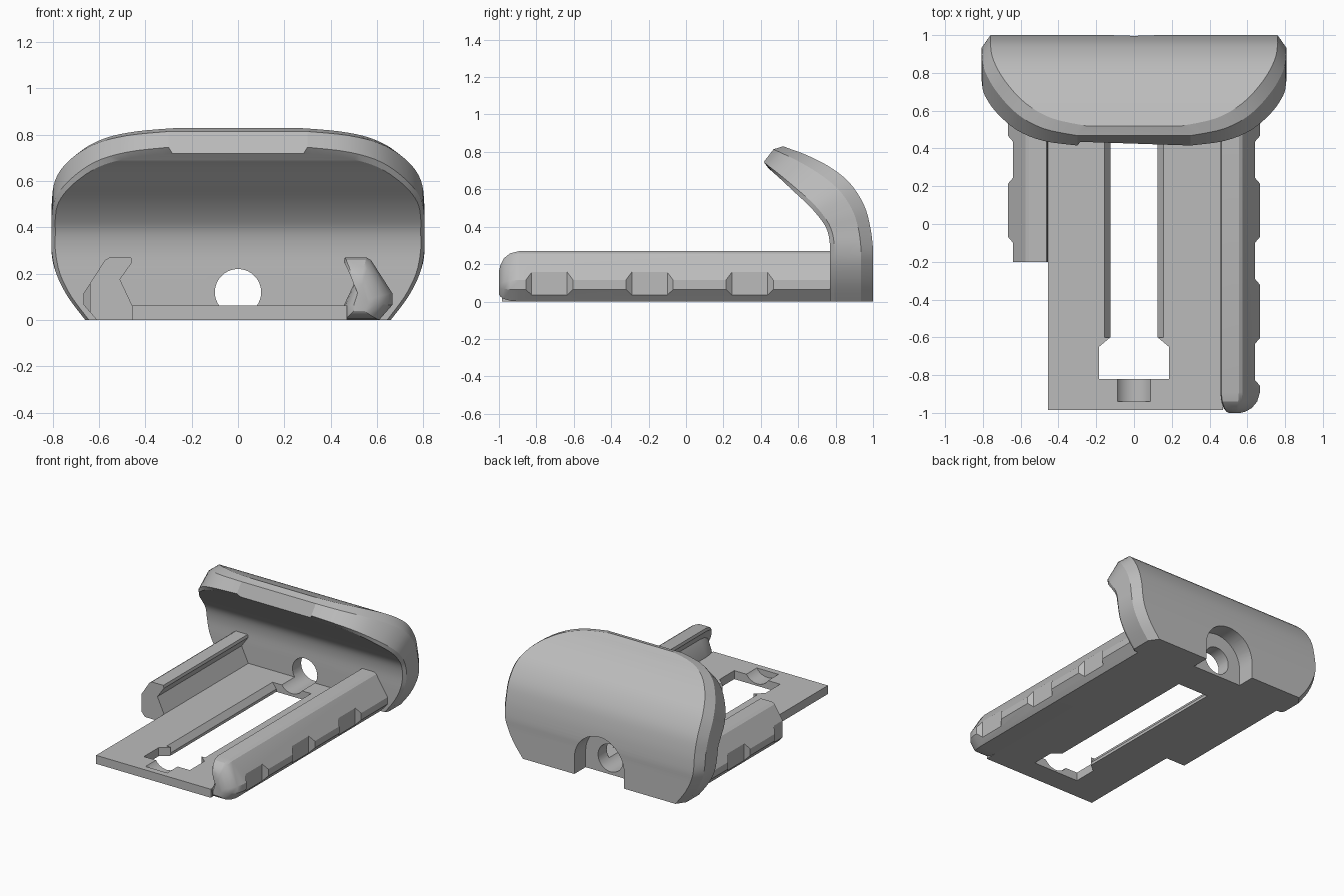
import bpy, bmesh, math

if "Cube" in bpy.data.objects:
    bpy.data.objects.remove(bpy.data.objects["Cube"])

grey = bpy.data.materials.new("plain grey")
grey.use_nodes = True
colour = (0.5, 0.5, 0.5, 1)
grey.diffuse_color = colour
grey.node_tree.nodes["Principled BSDF"].inputs["Base Color"].default_value = colour


def loft(name, rings):
    """Solid skinned through rings of equal length."""
    bm = bmesh.new()
    loops = [[bm.verts.new(p) for p in ring] for ring in rings]
    n = len(loops[0])
    for a, b in zip(loops, loops[1:]):
        for i in range(n):
            j = (i + 1) % n
            bm.faces.new((a[i], a[j], b[j], b[i]))
    bm.faces.new(loops[0])
    bm.faces.new(loops[-1])
    bmesh.ops.recalc_face_normals(bm, faces=bm.faces)
    mesh = bpy.data.meshes.new(name)
    bm.to_mesh(mesh)
    bm.free()
    mesh.materials.append(grey)
    obj = bpy.data.objects.new(name, mesh)
    bpy.context.collection.objects.link(obj)
    return obj


def prism_y(name, profile, lo, hi):
    return loft(name, [[(x, y, z) for x, z in profile] for y in (lo, hi)])


def prism_z(name, profile, lo, hi):
    return loft(name, [[(x, y, z) for x, y in profile] for z in (lo, hi)])


def box(x0, x1, y0, y1):
    return [(x0, y0), (x1, y0), (x1, y1), (x0, y1)]


def cut(obj, cutters):
    bpy.context.view_layer.objects.active = obj
    for c in cutters:
        mod = obj.modifiers.new("cut", 'BOOLEAN')
        mod.operation, mod.solver, mod.object = 'DIFFERENCE', 'EXACT', c
        bpy.ops.object.modifier_apply(modifier=mod.name)
    for c in cutters:
        bpy.data.objects.remove(c)


def smooth(obj, angle):
    bpy.ops.object.select_all(action='DESELECT')
    obj.select_set(True)
    bpy.context.view_layer.objects.active = obj
    bpy.ops.object.shade_smooth_by_angle(angle=math.radians(angle))


def catmull(points, steps):
    """Smooth curve through the points, for any number of channels."""
    p = [points[0]] + points + [points[-1]]
    out = []
    for k in range(len(points) - 1):
        for s in range(steps):
            t = s / steps
            out.append([0.5 * (2 * b + (c - a) * t + (2 * a - 5 * b + 4 * c - d) * t ** 2
                               + (3 * b - a - 3 * c + d) * t ** 3)
                        for a, b, c, d in zip(*p[k:k + 4])])
    return out + [list(points[-1])]


def circle(r, zc):
    steps = 40
    return [(r * math.cos(2 * math.pi * i / steps), zc + r * math.sin(2 * math.pi * i / steps))
            for i in range(steps)]


HOLE_Z = 0.12

# Curved hook plate: inner y, inner z, outer y, outer z, half width, rim lift
stations = [
    (0.77, 0, 1, 0, 0.66, 0),
    (0.77, 0.1, 1, 0.1, 0.735, 0),
    (0.77, 0.2, 1, 0.2, 0.785, 0),
    (0.77, 0.3, 1, 0.28, 0.805, 0),
    (0.755, 0.38, 0.985, 0.4, 0.805, 0),
    (0.72, 0.44, 0.95, 0.52, 0.805, 0),
    (0.66, 0.51, 0.87, 0.64, 0.79, 0),
    (0.58, 0.585, 0.76, 0.725, 0.73, 0.2),
    (0.5, 0.66, 0.64, 0.785, 0.62, 0.6),
    (0.455, 0.7, 0.56, 0.815, 0.48, 0.9),
    (0.435, 0.72, 0.52, 0.83, 0.3, 1),
]
rings = []
for iy, iz, oy, oz, w, lift in catmull(stations, 4):
    half = []
    for f, inset, rim in ((0, 0.016, 0), (0.1, 0, 1), (0.72, 0, 1), (1, 0.045, 0)):
        half.append((w - inset, iy + (oy - iy) * f - 0.028 * lift * rim,
                     iz + (oz - iz) * f + 0.015 * lift * rim))
    rings.append(half + [(-x, y, z) for x, y, z in reversed(half)])
plate = loft("hook_plate", rings)
arch = [(0.2 * math.cos(math.pi * i / 24), HOLE_Z + 0.2 * math.sin(math.pi * i / 24))
        for i in range(25)]
cut(plate, [
    prism_y("hole_cutter", circle(0.1, HOLE_Z), 0.5, 1.2),
    prism_y("recess_cutter", arch + [(-0.2, -0.1), (0.2, -0.1)], 0.87, 1.2),
])
smooth(plate, 20)

# Flat base with the long slot, end pocket and screw groove
base = prism_z("base", box(-0.455, 0.47, -0.985, 0.8), 0, 0.062)
pocket = [(-0.185, -0.82), (0.185, -0.82), (0.185, -0.65),
          (0.125, -0.6), (-0.125, -0.6), (-0.185, -0.65)]
cut(base, [
    prism_z("slot_cutter", box(-0.125, 0.125, -0.7, 0.62), -0.1, 0.2),
    prism_y("slot_bevel_cutter", [(-0.125, 0.02), (0.125, 0.02), (0.19, 0.11), (-0.19, 0.11)],
            -0.6, 0.62),
    prism_z("pocket_cutter", pocket, -0.1, 0.2),
    prism_y("groove_cutter", circle(0.105, HOLE_Z), -0.94, -0.75),
    prism_y("rear_groove_cutter", circle(0.1, HOLE_Z), 0.5, 0.87),
])
smooth(base, 20)

# Side rails: undercut inner edge, sloped outer edge
section = [(0.455, 0), (0.455, 0.058), (0.51, 0.175), (0.457, 0.25), (0.462, 0.27),
           (0.555, 0.27), (0.575, 0.258), (0.667, 0.115), (0.667, 0.065), (0.61, 0)]


def grip_cutters(side):
    return [prism_z("grip_cutter", [(side * x, yc + y) for x, y in
                                    ((0.64, -0.095), (0.64, 0.095), (0.7, 0.165), (0.7, -0.165))],
                    -0.1, 0.4) for yc in (-0.73, -0.195, 0.34)]


def rail(name, side, ends):
    obj = loft(name, [[(side * (0.52 + (x - 0.52) * s), y, 0.07 + (z - 0.07) * sz)
                       for x, z in section] for y, s, sz in ends])
    cut(obj, grip_cutters(side))
    smooth(obj, 25)


rail("left_rail", 1, [(0.85, 1, 1), (-0.89, 1, 1), (-0.94, 0.9, 0.94),
                      (-0.975, 0.7, 0.8), (-0.993, 0.48, 0.62), (-1, 0.3, 0.45)])
rail("right_rail", -1, [(0.85, 1, 1), (-0.2, 1, 1)])
